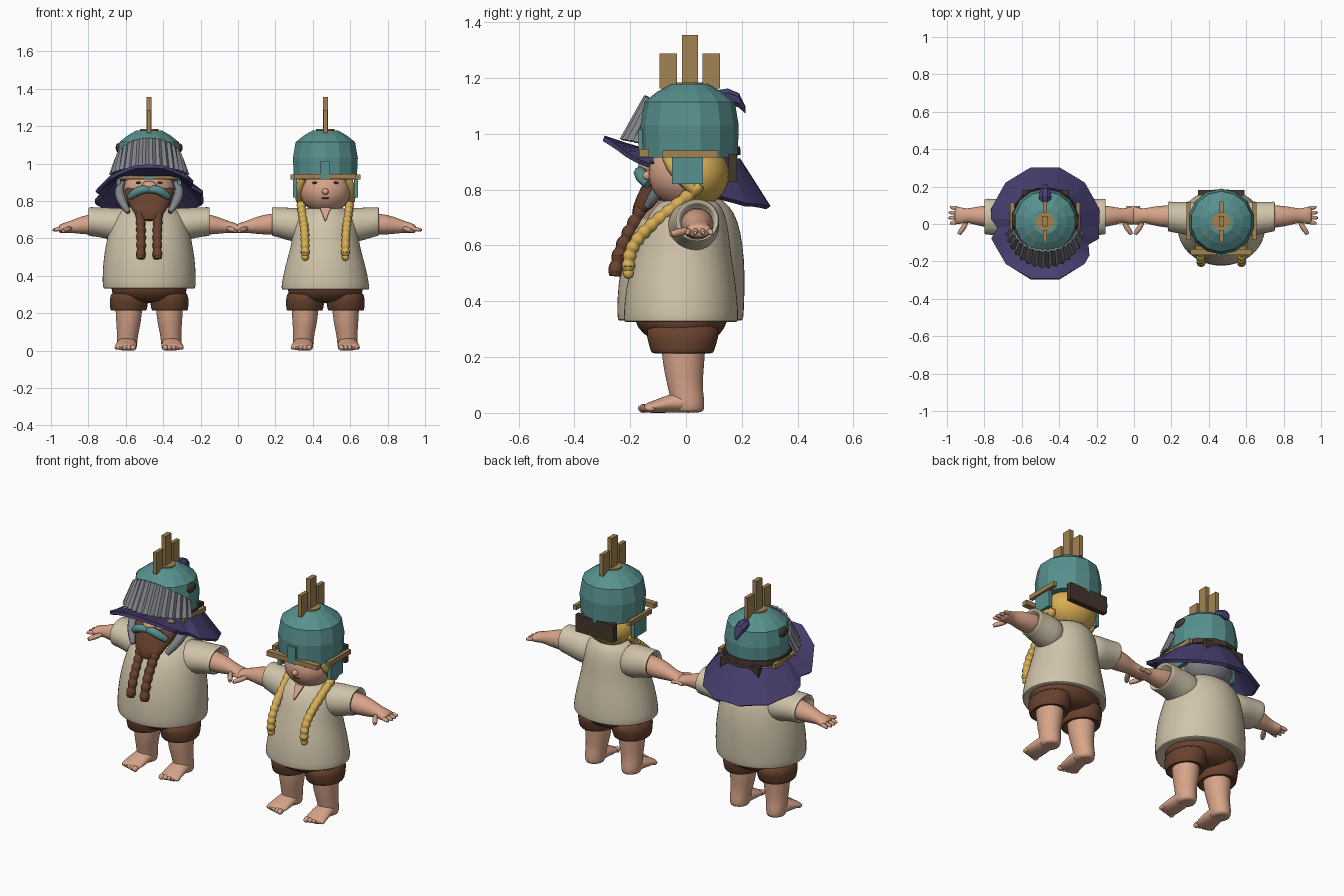
import bpy, bmesh, math
from mathutils import Matrix, Vector
from mathutils.geometry import interpolate_bezier

old = bpy.data.objects.get("Cube")
if old:
    bpy.data.objects.remove(old, do_unlink=True)


def material(name, rgb):
    m = bpy.data.materials.new(name)
    m.use_nodes = True
    m.diffuse_color = (*rgb, 1)
    b = m.node_tree.nodes["Principled BSDF"]
    b.inputs["Base Color"].default_value = (*rgb, 1)
    b.inputs["Roughness"].default_value = 0.8
    return m


SKIN = material("skin", (.68, .37, .25))
CLOTH = material("linen_beige", (.63, .55, .4))
BROWN = material("warm_brown", (.14, .055, .028))
PURPLE = material("felt_purple", (.062, .05, .16))
GOLD = material("dull_gold", (.36, .23, .085))
YELLOW = material("blond_hair", (.68, .43, .09))
GREY = material("grey_cloth", (.22, .23, .25))
TEAL = material("teal_metal", (.095, .28, .27))
DARK = material("dark_brown", (.06, .038, .025))
cx, who = 0, ""


def finish(name, bm, mat, smooth=True, subsurf=0, angle=50):
    bmesh.ops.recalc_face_normals(bm, faces=bm.faces)
    mesh = bpy.data.meshes.new(name)
    bm.to_mesh(mesh)
    bm.free()
    mesh.materials.append(mat)
    for p in mesh.polygons:
        p.use_smooth = smooth
    if smooth:
        mesh.set_sharp_from_angle(angle=math.radians(angle))
    ob = bpy.data.objects.new(who + name, mesh)
    ob.location.x = cx
    bpy.context.collection.objects.link(ob)
    if subsurf:
        ob.modifiers.new("subdivision", 'SUBSURF').levels = subsurf
        ob.modifiers["subdivision"].render_levels = subsurf
    return ob


# Elliptical cross-sections (t, u, v, ru, rv) stacked along an axis
def loft(name, rings, mat, axis='z', side=1, n=20, smooth=True, subsurf=1):
    place = {'z': lambda t, u, v: (u * side, v, t), 'x': lambda t, u, v: (t * side, u, v),
             'y': lambda t, u, v: (u * side, t, v)}[axis]
    bm = bmesh.new()
    rows = []
    for t, u, v, ru, rv in rings:
        angles = [math.tau * (i + .5) / n for i in range(n)]
        rows.append([bm.verts.new(place(t, u + ru * math.cos(a), v + rv * math.sin(a))) for a in angles])
    for a, b in zip(rows, rows[1:]):
        for i in range(n):
            j = (i + 1) % n
            bm.faces.new((a[i], a[j], b[j], b[i]))
    bm.faces.new(rows[0])
    bm.faces.new(rows[-1])
    return finish(name, bm, mat, smooth, subsurf)


def ball(name, pos, size, mat, seg=16):
    bm = bmesh.new()
    bmesh.ops.create_uvsphere(bm, u_segments=seg, v_segments=seg * 2 // 3, radius=1,
                              matrix=Matrix.Translation(pos) @ Matrix.Diagonal((*size, 1)))
    return finish(name, bm, mat)


def box(name, pos, size, mat):
    bm = bmesh.new()
    bmesh.ops.create_cube(bm, size=1, matrix=Matrix.Translation(pos) @ Matrix.Diagonal((*size, 1)))
    return finish(name, bm, mat, False)


# Round tube along a bezier; bumps gives a plaited outline
def tube(name, pts, radius, mat, bumps=0, taper=0, count=48):
    path = interpolate_bezier(*[Vector(p) for p in pts], count)
    cu = bpy.data.curves.new(name, 'CURVE')
    cu.dimensions, cu.bevel_depth, cu.bevel_resolution, cu.use_fill_caps = '3D', radius, 2, True
    sp = cu.splines.new('POLY')
    sp.points.add(count - 1)
    for i, p in enumerate(path):
        t = i / (count - 1)
        sp.points[i].co = (*p, 1)
        sp.points[i].radius = (1 - taper * abs(2 * t - 1) ** 2) * (
            .78 + .25 * abs(math.sin(math.pi * bumps * t)) if bumps else 1)
    cu.materials.append(mat)
    ob = bpy.data.objects.new(who + name, cu)
    ob.location.x = cx
    bpy.context.collection.objects.link(ob)
    bpy.ops.object.select_all(action='DESELECT')
    ob.select_set(True)
    bpy.context.view_layer.objects.active = ob
    bpy.ops.object.convert(target='MESH')


def strip_sheet(name, rows, mat, closed, thick, smooth):
    bm = bmesh.new()
    grid = [[bm.verts.new(p) for p in r] for r in rows]
    n = len(grid[0])
    for a, b in zip(grid, grid[1:]):
        for i in range(n if closed else n - 1):
            j = (i + 1) % n
            bm.faces.new((a[i], a[j], b[j], b[i]))
    ob = finish(name, bm, mat, smooth)
    s = ob.modifiers.new("thickness", 'SOLIDIFY')
    s.thickness, s.offset = thick, 0


def limbs(sleeve, ry):
    for s, tag in ((1, "left_"), (-1, "right_")):
        loft(tag + "sleeve", [(.08, .02, .665, .1, .095), (.17, .03, .672, ry + .01, .094),
             (.25, .035, .685, ry, .08), (sleeve - .01, .04, .69, ry, .079), (sleeve, .04, .69, ry - .003, .077),
             (sleeve, .04, .69, ry - .02, .06), (sleeve - .04, .04, .685, ry - .025, .055)], CLOTH, 'x', s)
        loft(tag + "arm", [(.2, .04, .68, .062, .06), (.3, .04, .676, .062, .058), (.37, .043, .67, .05, .047),
             (.42, .045, .662, .036, .032), (.45, .045, .656, .046, .03), (.475, .046, .652, .048, .024),
             (.485, .046, .651, .04, .018)], SKIN, 'x', s, 16)
        for k in range(4):
            y = .008 + .026 * k
            tip = .522 - .008 * abs(k - 1.4)
            loft(tag + "finger", [(.46, y, .652, .013, .014), (.5, y, .648, .012, .012),
                 (tip, y + .004 * (k - 1.5), .644, .007, .007)], SKIN, 'x', s, 8)
        tube(tag + "thumb", [(s * .42, .02, .655), (s * .43, -.02, .65), (s * .45, -.03, .645),
             (s * .46, -.055, .64)], .014, SKIN, taper=.3, count=10)
        # Leg, foot and toes
        loft(tag + "leg", [(.31, .108, -.01, .078, .085), (.23, .108, -.01, .073, .08), (.15, .11, -.008, .067, .072),
             (.09, .115, -.003, .057, .062), (.05, .118, .005, .056, .062), (.012, .118, .008, .052, .058),
             (0, .118, .008, .046, .052)], SKIN, 'z', s)
        loft(tag + "foot", [(.06, .118, .03, .035, .029), (.02, .118, .038, .052, .038), (-.05, .12, .036, .054, .036),
             (-.1, .124, .025, .06, .025), (-.14, .127, .018, .058, .018), (-.15, .127, .016, .05, .014)], SKIN, 'y', s)
        for k in range(5):
            ball(tag + "toe", (s * (.086 + .022 * k), -.152 + .006 * k, .016),
                 (.016 - .0012 * k, .02, .016 - .0012 * k), SKIN, 10)
        loft(tag + "shorts_leg", [(.33, .1, -.01, .105, .14), (.27, .108, -.012, .106, .13), (.225, .11, -.013, .1, .116),
             (.213, .11, -.013, .097, .112), (.213, .11, -.013, .08, .09), (.23, .11, -.013, .076, .085)], BROWN, 'z', s)
    loft("shorts_seat", [(.4, 0, -.015, .19, .17), (.33, 0, -.018, .212, .175), (.28, 0, -.015, .19, .14),
         (.255, 0, -.012, .13, .1)], BROWN)


def head_and_helmet(hair):
    loft("neck", [(.7, 0, .01, .085, .08), (.8, 0, .01, .085, .08)], SKIN)
    ball("head", (0, 0, .855), (.138, .135, .122), SKIN, 24)
    ball("hair", (0, .04, .855), (.146, .115, .115), hair, 24)
    for s in (-1, 1):
        ball("eye", (s * .058, -.122, .898), (.014, .008, .007), DARK, 10)
        box("cheek_flap", (s * .163, .005, .872), (.022, .112, .104), TEAL)
        box("side_bar", (s * .176, .015, .928), (.022, .2, .026), GOLD)
    loft("helmet", [(.915, 0, .013, .172, .172), (1.03, 0, .013, .178, .176), (1.115, 0, .013, .163, .162),
         (1.15, 0, .013, .118, .118), (1.178, 0, .013, .068, .068)], TEAL, n=14, smooth=False, subsurf=0)
    loft("crest_disc", [(1.17, 0, .013, .05, .05), (1.184, 0, .013, .05, .05)], GOLD, n=16, subsurf=0)
    box("crest_middle", (0, .014, 1.265), (.027, .057, .18), GOLD)
    for y in (-.064, .09):
        box("crest_side", (0, y, 1.225), (.022, .062, .125), GOLD)
    box("nose_guard", (0, -.161, .965), (.05, .018, .1), TEAL)
    box("brow_bar", (0, -.15, .931), (.33, .034, .028), GOLD)
    box("back_visor", (0, .168, .878), (.25, .03, .1), DARK)


# Bearded figure
cx, who = -.475, "bearded_"
loft("shirt", [(.345, 0, -.02, .2, .18), (.33, 0, -.02, .235, .215), (.33, 0, -.02, .248, .226),
     (.36, 0, -.02, .251, .229), (.45, 0, -.017, .25, .229), (.55, 0, -.01, .237, .221), (.65, 0, 0, .215, .198),
     (.72, 0, .01, .19, .165), (.762, 0, .015, .14, .12), (.775, 0, .015, .09, .09)], CLOTH, n=28)
limbs(.325, .098)
head_and_helmet(GREY)
ball("nose", (0, -.14, .882), (.04, .032, .026), SKIN)
loft("beard", [(.69, 0, -.17, .055, .025), (.74, 0, -.15, .085, .045), (.8, 0, -.1, .12, .065),
     (.85, 0, -.075, .135, .07), (.88, 0, -.05, .14, .06)], BROWN)
for s in (-1, 1):
    tube("moustache", [(0, -.16, .857), (s * .04, -.172, .872), (s * .075, -.16, .845), (s * .105, -.135, .82)],
         .024, TEAL, taper=.3)
    tube("beard_braid", [(s * .05, -.155, .74), (s * .042, -.19, .66), (s * .042, -.245, .6), (s * .045, -.255, .49)],
         .026, BROWN, bumps=6)
    for y, z in ((-.238, .565), (-.252, .505)):
        ball("braid_ring", (s * .044, y, z), (.026, .026, .008), GOLD, 12)
    tube("side_whisker", [(s * .14, -.02, .9), (s * .18, -.06, .85), (s * .15, -.1, .8), (s * .11, -.14, .74)],
         .026, GREY, taper=.5)
    ball("helmet_patch", (s * .165, .01, 1.085), (.014, .04, .024), DARK)
loft("hat_band", [(.925, 0, .013, .183, .183), (.955, 0, .013, .181, .181)], DARK, n=14, smooth=False, subsurf=0)

# Wide twelve-sided brim, tipped up at the front, with two small nicks
inner, outer = [], []
for i in range(36):
    a = math.tau * i / 36
    local = (i % 3) * math.tau / 36 - math.pi / 12
    r = .305 * math.cos(math.pi / 12) / math.cos(local)
    r *= .88 if i in (17, 32) else 1
    x, y = r * math.cos(a + math.pi / 12), r * math.sin(a + math.pi / 12)
    outer.append((x * .96, y, .862 - .42 * y - .05 * (x / .3) ** 2))
    x, y = x / r * .178, y / r * .178 + .01
    inner.append((x, y, .925 - .1 * y))
strip_sheet("hat_brim", [inner, outer], PURPLE, True, .018, False)

# Pleated cloth draped over the helmet front
low, high = [], []
for i in range(31):
    a = math.radians(192 + 156 * i / 30)
    f = -math.sin(a)
    pleat = .008 * (-1) ** i
    low.append(((.207 + pleat) * math.cos(a), -(.225 + pleat) * f, .93 + .05 * f))
    high.append(((.178 + pleat / 2) * math.cos(a), -(.152 + pleat / 2) * f + .01, 1.0 + .135 * f))
strip_sheet("pleated_cloth", [low, high], GREY, False, .012, False)
loft("hat_tip", [(.1, 0, 1.125, .032, .032), (.15, 0, 1.135, .036, .03), (.19, 0, 1.12, .028, .028),
     (.213, 0, 1.085, .01, .014)], PURPLE, 'y', n=8, smooth=False, subsurf=0)

# Braided figure
cx, who = .467, "braided_"
loft("shirt", [(.34, 0, -.018, .19, .16), (.325, 0, -.018, .225, .195), (.325, 0, -.018, .236, .206),
     (.35, 0, -.018, .237, .207), (.45, 0, -.018, .217, .2), (.55, 0, -.013, .187, .178), (.62, 0, -.006, .176, .163),
     (.7, 0, .002, .17, .145), (.75, 0, .01, .13, .112), (.768, 0, .01, .092, .088)], CLOTH, n=28)
limbs(.287, .082)
head_and_helmet(YELLOW)
ball("nose", (0, -.138, .85), (.018, .018, .017), SKIN, 12)
ball("mouth", (0, -.126, .815), (.026, .006, .004), BROWN, 10)
strip_sheet("neck_slit", [[(-.028, -.094, .762), (.028, -.094, .762)], [(-.003, -.148, .695), (.003, -.148, .695)]],
            SKIN, False, .008, False)
for s in (-1, 1):
    tube("side_hair", [(s * .12, -.065, .92), (s * .14, -.055, .88), (s * .145, -.02, .84), (s * .135, .03, .8)],
         .022, YELLOW)
    tube("braid", [(s * .135, .05, .82), (s * .12, -.06, .7), (s * .105, -.22, .65), (s * .108, -.205, .51)],
         .024, YELLOW, bumps=11, count=66)
    ball("braid_tie", (s * .108, -.206, .525), (.024, .024, .008), GOLD, 12)
    ball("braid_end", (s * .108, -.206, .5), (.02, .02, .02), YELLOW, 12)
